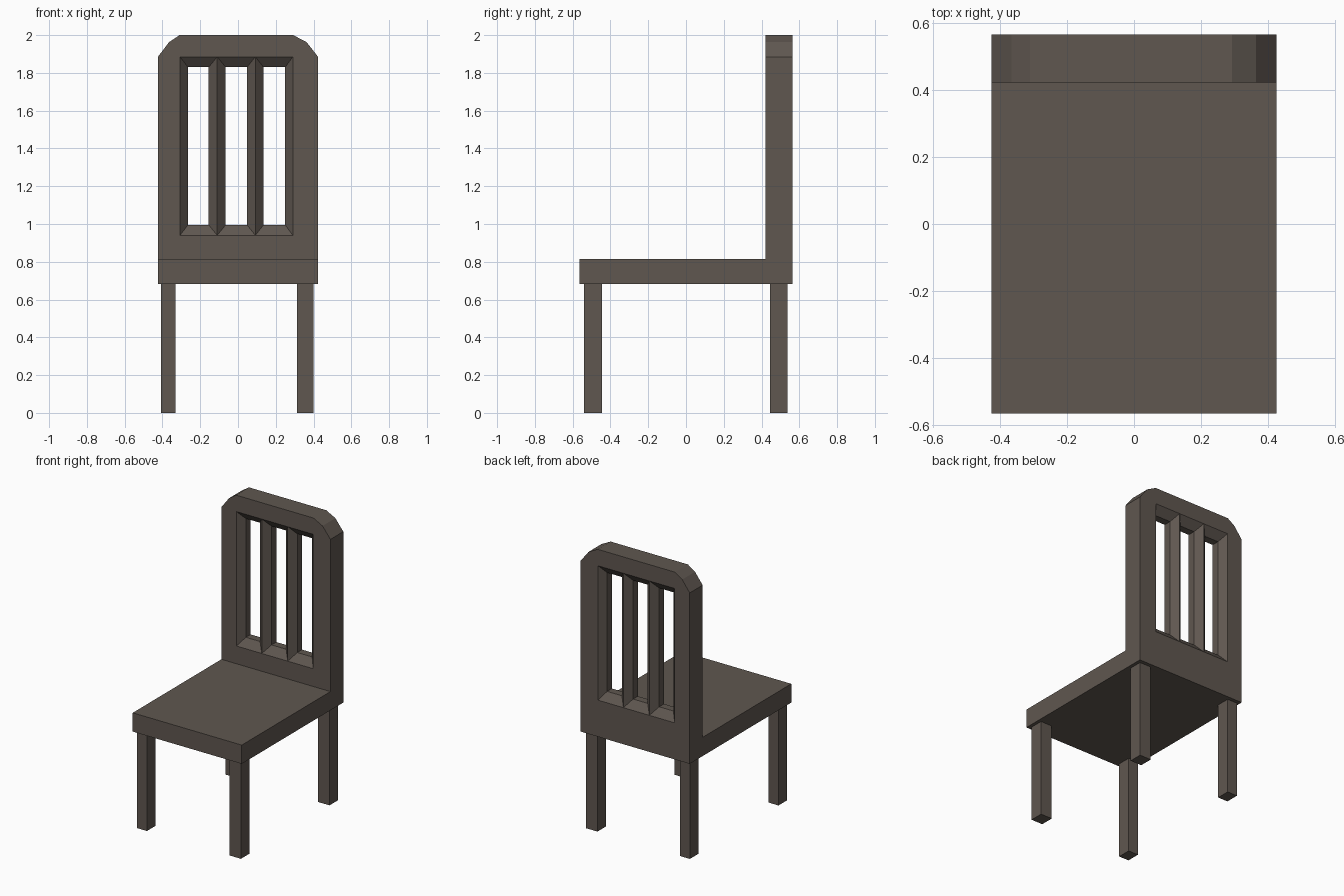
import bpy, bmesh

if "Cube" in bpy.data.objects:
    bpy.data.objects.remove(bpy.data.objects["Cube"])

wood = bpy.data.materials.new("dark grey brown wood")
wood.diffuse_color = (0.115, 0.095, 0.08, 1)
wood.use_nodes = True
wood.node_tree.nodes["Principled BSDF"].inputs["Base Color"].default_value = wood.diffuse_color


def add_mesh(name, bm):
    bmesh.ops.remove_doubles(bm, verts=bm.verts, dist=0.0005)
    bmesh.ops.recalc_face_normals(bm, faces=bm.faces)
    me = bpy.data.meshes.new(name)
    bm.to_mesh(me)
    bm.free()
    me.materials.append(wood)
    ob = bpy.data.objects.new(name, me)
    bpy.context.collection.objects.link(ob)
    return ob


def box(name, x, y, z):
    bm = bmesh.new()
    bmesh.ops.create_cube(bm, size=1)
    for v in bm.verts:
        v.co = [lo + (c + 0.5) * (hi - lo) for c, (lo, hi) in zip(v.co, (x, y, z))]
    return add_mesh(name, bm)


# Seat slab
SEAT_BOTTOM, SEAT_TOP, BACK_FRONT, BACK_REAR = 0.683, 0.815, 0.421, 0.564
box("seat", (-0.424, 0.424), (-0.564, BACK_FRONT), (SEAT_BOTTOM, SEAT_TOP))

# Four square legs
for row, y in (("front", (-0.54, -0.446)), ("back", (0.444, 0.538))):
    for side, x in (("left", (-0.407, -0.33)), ("right", (0.312, 0.401))):
        box(f"{row}_{side}_leg", x, y, (0, SEAT_BOTTOM))

# Backrest: clipped-corner panel with three windows chamfered on both sides
outline = [(-0.424, SEAT_BOTTOM), (-0.424, 1.885), (-0.365, 1.963), (-0.31, 2.0),
           (0.292, 2.0), (0.363, 1.963), (0.424, 1.885), (0.424, SEAT_BOTTOM)]
ridges = [-0.307, -0.11, 0.092, 0.29]           # window borders on the panel faces
openings = [(-0.265, -0.155), (-0.065, 0.048), (0.135, 0.25)]
Z0, Z1, IN0, IN1, DEPTH = 0.94, 1.885, 0.995, 1.83, 0.045

bm = bmesh.new()


def face(points):
    bm.faces.new([bm.verts.new(p) for p in points])


def tube(rings):
    for a, b in zip(rings, rings[1:]):
        for i in range(len(a)):
            j = (i + 1) % len(a)
            face((a[i], a[j], b[j], b[i]))


def rect(x0, x1, z0, z1, y):
    return [(x0, y, z0), (x1, y, z0), (x1, y, z1), (x0, y, z1)]


low = [(x, Z0) for x in ridges]
high = [(x, Z1) for x in ridges]
for y in (BACK_FRONT, BACK_REAR):
    for poly in ([outline[0], outline[7]] + low[::-1],
                 [outline[0], outline[1], high[0], low[0]],
                 [outline[7], outline[6], high[-1], low[-1]],
                 outline[1:7] + high[::-1]):
        face([(x, y, z) for x, z in poly])
tube([[(x, y, z) for x, z in outline] for y in (BACK_FRONT, BACK_REAR)])
for i, (a, b) in enumerate(openings):
    l, r = ridges[i], ridges[i + 1]
    tube([rect(l, r, Z0, Z1, BACK_FRONT),
          rect(a, b, IN0, IN1, BACK_FRONT + DEPTH),
          rect(a, b, IN0, IN1, BACK_REAR - DEPTH),
          rect(l, r, Z0, Z1, BACK_REAR)])
add_mesh("slatted_backrest", bm)
